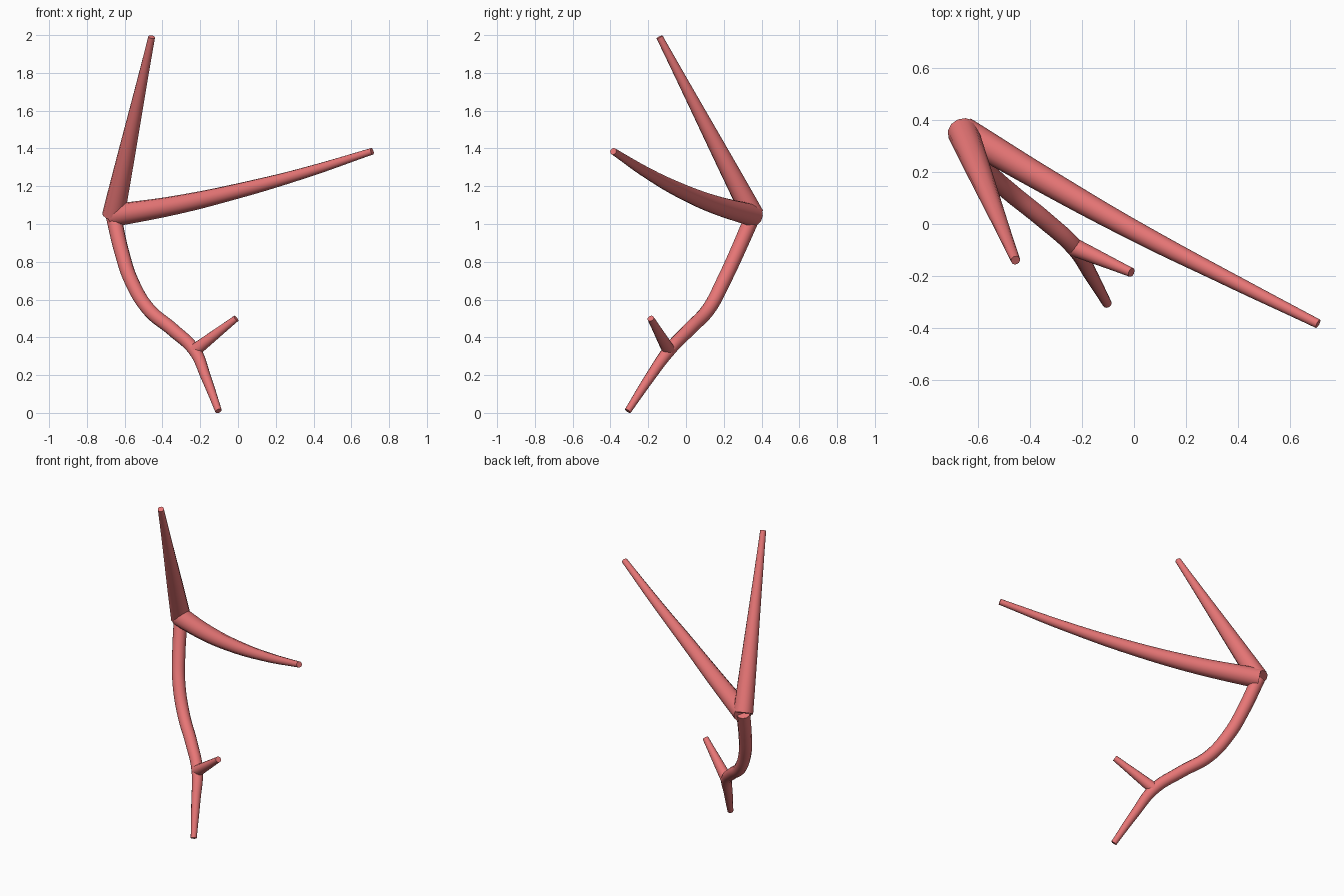
import bpy
import math

if "Cube" in bpy.data.objects:
    bpy.data.objects.remove(bpy.data.objects["Cube"])

coral = bpy.data.materials.new("coral")
coral.diffuse_color = (0.8, 0.18, 0.18, 1)
coral.use_nodes = True
coral.node_tree.nodes["Principled BSDF"].inputs["Base Color"].default_value = coral.diffuse_color


def branch(name, points):
    """Capped tapered tube through (x, y, z, radius) points."""
    data = bpy.data.curves.new(name + "_path", 'CURVE')
    data.dimensions = '3D'
    data.bevel_depth = 1.0
    data.bevel_resolution = 4
    data.resolution_u = 8
    data.use_fill_caps = True
    spline = data.splines.new('BEZIER')
    spline.bezier_points.add(len(points) - 1)
    for bp, (x, y, z, r) in zip(spline.bezier_points, points):
        bp.co = (x, y, z)
        bp.radius = r
        bp.handle_left_type = bp.handle_right_type = 'AUTO'
    path = bpy.data.objects.new(name + "_path", data)
    bpy.context.collection.objects.link(path)
    bpy.context.view_layer.update()
    deps = bpy.context.evaluated_depsgraph_get()
    mesh = bpy.data.meshes.new_from_object(path.evaluated_get(deps))
    bpy.data.objects.remove(path)
    obj = bpy.data.objects.new(name, mesh)
    bpy.context.collection.objects.link(obj)
    mesh.materials.clear()
    mesh.materials.append(coral)
    bpy.ops.object.select_all(action='DESELECT')
    obj.select_set(True)
    bpy.context.view_layer.objects.active = obj
    bpy.ops.object.shade_smooth_by_angle(angle=math.radians(40))
    return obj


top_fork = (-0.66, 0.355, 1.045)
low_fork = (-0.23, -0.09, 0.33)

# Curved stem from the foot up to the upper fork
branch("stem", [
    (-0.103, -0.308, 0.01, 0.018),
    (-0.17, -0.19, 0.19, 0.027),
    (*low_fork, 0.034),
    (-0.345, 0.015, 0.44, 0.036),
    (-0.475, 0.12, 0.55, 0.037),
    (-0.565, 0.20, 0.70, 0.038),
    (-0.615, 0.27, 0.85, 0.039),
    (*top_fork, 0.041)])

# Short side twig at the lower fork
branch("side_twig", [(*low_fork, 0.035), (-0.01, -0.187, 0.5, 0.018)])

# Straight branch rising from the upper fork
branch("upright_branch", [(*top_fork, 0.06), (-0.457, -0.14, 1.99, 0.018)])

# Long bowed branch reaching right
branch("long_branch", [
    (*top_fork, 0.06),
    (-0.33, 0.16, 1.10, 0.05),
    (0.0, -0.025, 1.175, 0.04),
    (0.35, -0.205, 1.27, 0.029),
    (0.71, -0.385, 1.385, 0.018)])
